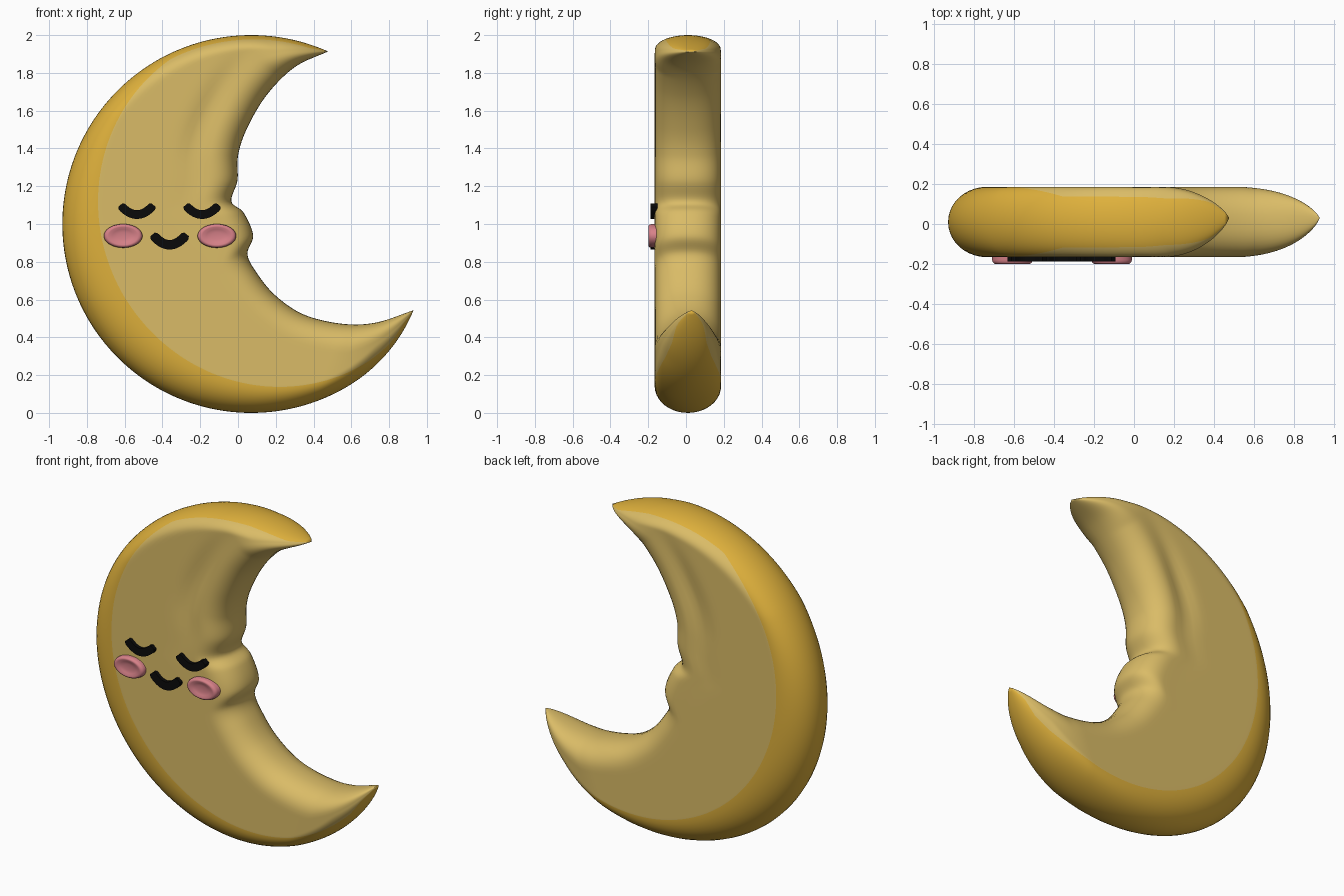
import bpy, bmesh, math
from mathutils import Vector

if "Cube" in bpy.data.objects:
    bpy.data.objects.remove(bpy.data.objects["Cube"])


def material(name, rgb):
    m = bpy.data.materials.new(name)
    m.diffuse_color = (*rgb, 1)
    m.use_nodes = True
    m.node_tree.nodes["Principled BSDF"].inputs["Base Color"].default_value = m.diffuse_color
    return m


CREAM = material("pale gold", (0.70, 0.50, 0.135))
GOLD = material("deep gold", (0.74, 0.44, 0.045))
PINK = material("pink", (0.68, 0.22, 0.25))
BLACK = material("black", (0.003, 0.003, 0.003))


def make_object(name, bm, mats, angle=180):
    bmesh.ops.remove_doubles(bm, verts=bm.verts, dist=0.0004)
    bmesh.ops.recalc_face_normals(bm, faces=bm.faces)
    me = bpy.data.meshes.new(name)
    bm.to_mesh(me)
    bm.free()
    ob = bpy.data.objects.new(name, me)
    bpy.context.collection.objects.link(ob)
    for m in mats:
        me.materials.append(m)
    bpy.context.view_layer.objects.active = ob
    ob.select_set(True)
    bpy.ops.object.shade_smooth_by_angle(angle=math.radians(angle))
    ob.select_set(False)
    return ob


# Crescent outline: outer arc (t runs from upper tip to lower tip)
def outer(t):
    a = math.radians(66 + 266 * t)
    r = 1 - 0.027 * max(0, (t - 0.88) / 0.12) ** 2
    return Vector((0.07 + r * math.cos(a), 1 + r * math.sin(a))), a


# Inner outline with the nose bump, smoothed and sampled by length
KEYS = [outer(0)[0]] + [Vector(p) for p in (
    (0.30, 1.83), (0.15, 1.68), (0.045, 1.5), (0.0, 1.36), (-0.003, 1.23),
    (-0.035, 1.12), (0.03, 1.06), (0.08, 0.94), (0.05, 0.84), (0.10, 0.74),
    (0.20, 0.62), (0.35, 0.52), (0.55, 0.472), (0.73, 0.478))] + [outer(1)[0]]


def spline(keys, n=24):
    pts = []
    k = [2 * keys[0] - keys[1]] + keys + [2 * keys[-1] - keys[-2]]
    for a, b, c, d in zip(k, k[1:], k[2:], k[3:]):
        for i in range(n):
            u = i / n
            pts.append(0.5 * (2 * b + (c - a) * u + (2 * a - 5 * b + 4 * c - d) * u**2
                              + (3 * b - a - 3 * c + d) * u**3))
    return pts + [keys[-1]]


INNER = spline(KEYS)
LENGTHS = [0]
for p, q in zip(INNER, INNER[1:]):
    LENGTHS.append(LENGTHS[-1] + (q - p).length)


def inner(t):
    s = t * LENGTHS[-1]
    for i in range(len(INNER) - 1):
        if LENGTHS[i + 1] >= s:
            f = (s - LENGTHS[i]) / (LENGTHS[i + 1] - LENGTHS[i])
            return INNER[i].lerp(INNER[i + 1], f)
    return INNER[-1]


# Crescent body: one rounded cross-section per step along the outline
NB, NF, NI, STEPS = 10, 18, 10, 170


def taper(k):
    return (1 - (1 - min(1, k)) ** 2) ** 0.8


def section(t):
    (o, a), i = outer(t), inner(t)
    w = (i - o).length
    d = (i - o).normalized() if w > 1e-6 else Vector((0, 0))
    scale = taper(t / 0.11) * taper((1 - t) / 0.16)
    mid = 0.01 + 0.02 * (1 - scale)
    gap = 0.065 - 0.13 * math.cos(a) - 0.1 * math.sin(a)
    band = min(max(0.035, gap), 0.4 * w)            # width of the deep gold rim
    rnd = min(max(0.12, gap + 0.01), 0.5 * w)       # width of the rounded rim
    cap = min(0.15, 0.4 * w)                        # rounding of the inner edge
    xs = [band * (1 - math.cos(j / NB * math.pi / 2)) for j in range(NB + 1)]
    xs += [band + (w - cap - band) * (j / NF) ** 1.4 for j in range(1, NF + 1)]
    xs += [w - cap * (1 - math.sin(j / NI * math.pi / 2)) for j in range(1, NI + 1)]
    groove = math.exp(-((t - 0.27) / 0.11) ** 2)    # soft crease beside the upper horn

    def height(x):
        h = 1
        if w < 1e-6:
            return 0
        if x < rnd:
            h *= max(0, 1 - (1 - x / rnd) ** 2.1) ** 0.5
        if x > w - cap:
            h *= max(0, 1 - ((x - w + cap) / cap) ** 2.3) ** (1 / 2.3)
        return h

    rows = []
    for side in (-1, 1):
        pts = []
        for x in xs:
            dip = 0.02 * groove * math.exp(-((w - x - 0.23) / 0.06) ** 2)
            p = o + d * x
            pts.append(Vector((p.x, mid + side * scale * (0.176 * height(x) - dip), p.y)))
        rows.append(pts)
    return rows[0] + rows[1][-2:0:-1]


bm = bmesh.new()
rings = [[bm.verts.new(p) for p in section(k / STEPS)] for k in range(STEPS + 1)]
n = len(rings[0])
for r0, r1 in zip(rings, rings[1:]):
    for j in range(n):
        f = bm.faces.new((r0[j], r0[(j + 1) % n], r1[(j + 1) % n], r1[j]))
        f.material_index = 1 if j < NB or j >= n - NB else 0   # outer rim is deep gold
make_object("crescent_moon", bm, [CREAM, GOLD])


# Sleepy eyes and smile: curved strips with rounded ends
def stroke(name, cx, z_end, half, sag, width):
    bm = bmesh.new()
    m, rows = 24, []
    for k in range(m + 1):
        u = -1 + 2 * k / m
        p = Vector((cx + half * u, z_end - sag * (1 - u * u)))
        nrm = Vector((-2 * sag * u / half, 1)).normalized()
        e = max(0, (abs(u) - 0.85) / 0.15)
        w = width / 2 * (0.6 + 0.4 * math.sqrt(max(0, 1 - e * e)))
        rows.append([bm.verts.new((p.x + s * w * nrm.x, y, p.y + s * w * nrm.y))
                     for s, y in ((-1, -0.15), (-1, -0.188), (1, -0.188), (1, -0.15))])
    for a, b in zip(rows, rows[1:]):
        for j in range(4):
            bm.faces.new((a[j], a[(j + 1) % 4], b[(j + 1) % 4], b[j]))
    bm.faces.new(rows[0])
    bm.faces.new(rows[-1])
    make_object(name, bm, [BLACK], 40)


stroke("left_eye", -0.535, 1.10, 0.088, 0.05, 0.046)
stroke("right_eye", -0.19, 1.10, 0.088, 0.05, 0.046)
stroke("smile", -0.362, 0.945, 0.09, 0.055, 0.05)


# Cheeks: oval buttons with a dented middle
def cheek(name, cx, cz):
    bm = bmesh.new()
    prof = ((1, -0.12), (1, -0.18), (0.96, -0.192), (0.87, -0.199), (0.75, -0.199),
            (0.55, -0.192), (0.3, -0.188))
    m = 48
    rows = [[bm.verts.new((cx + 0.102 * r * math.cos(2 * math.pi * k / m), y,
                           cz + 0.063 * r * math.sin(2 * math.pi * k / m)))
             for k in range(m)] for r, y in prof]
    for a, b in zip(rows, rows[1:]):
        for k in range(m):
            bm.faces.new((a[k], a[(k + 1) % m], b[(k + 1) % m], b[k]))
    bm.faces.new(rows[0])
    bm.faces.new(rows[-1])
    make_object(name, bm, [PINK], 60)


cheek("left_cheek", -0.608, 0.937)
cheek("right_cheek", -0.112, 0.937)
